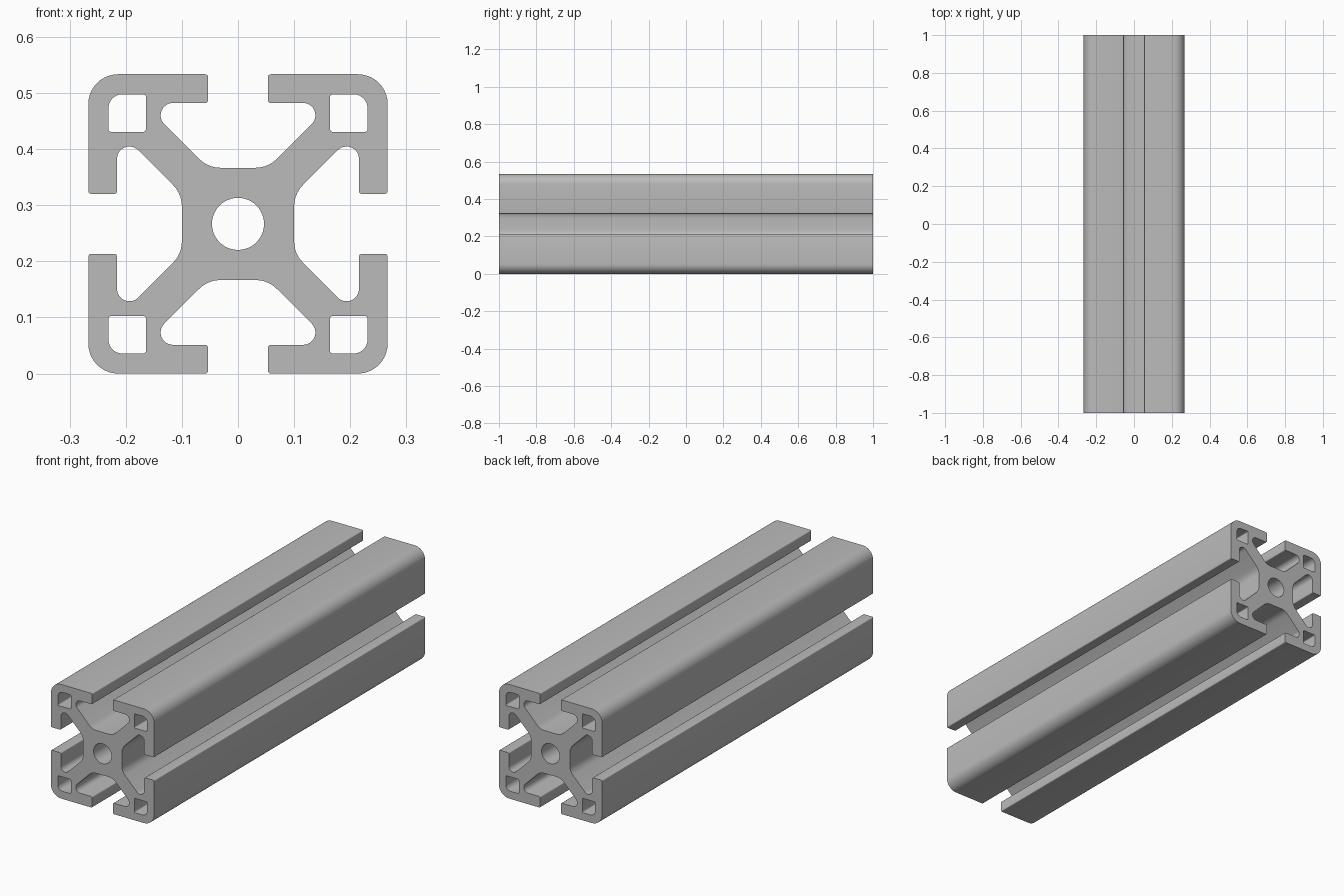
import bpy, bmesh, math
from mathutils import Vector, Matrix

if "Cube" in bpy.data.objects:
    bpy.data.objects.remove(bpy.data.objects["Cube"])

HALF = 0.2667       # half width of the square section
LENGTH = 2.0
SLOT = 0.0535       # half width of each slot mouth
LIP = 0.2155        # inner face of the slot lips
CORE = 0.1          # half width of the central core
WEB = 0.0465        # offset of the diagonal web faces
EDGE = 0.005        # small edge rounding


def rounded(corners):
    """Round each (x, y, radius) corner of a polygon with an arc."""
    result = []
    for i, (x, y, r) in enumerate(corners):
        p = Vector((x, y))
        a = (Vector(corners[i - 1][:2]) - p).normalized()
        b = (Vector(corners[(i + 1) % len(corners)][:2]) - p).normalized()
        half_angle = a.angle(b) / 2
        center = p + (a + b).normalized() * r / math.sin(half_angle)
        start = p + a * r / math.tan(half_angle) - center
        turn = math.pi - 2 * half_angle
        if a.x * b.y - a.y * b.x > 0:
            turn = -turn
        steps = max(4, round(abs(turn) / math.radians(9)))
        if r <= EDGE:
            steps = 4
        for k in range(steps + 1):
            result.append(center + Matrix.Rotation(turn * k / steps, 2) @ start)
    return result


def quarter_turns(points):
    """Repeat the points around the four sides."""
    result = []
    for _ in range(4):
        result += points
        points = [(y, -x, r) for x, y, r in points]
    return result


# Outer outline: half a slot, mirrored, then a rounded outer corner
half_slot = [(CORE - WEB, CORE, 0.054), (LIP - WEB, LIP, 0.022),
             (SLOT, LIP, EDGE), (SLOT, HALF, EDGE)]
side = [(-x, y, r) for x, y, r in reversed(half_slot)] + half_slot
side.append((HALF, HALF, 0.053))
loops = [rounded(quarter_turns(side))]

# Four corner cavities
low, high = 0.164, 0.231
for sx in (-1, 1):
    for sy in (-1, 1):
        cavity = [(low, low, EDGE), (high, low, EDGE),
                  (high, high, 0.025), (low, high, EDGE)]
        loops.append(rounded([(sx * x, sy * y, r) for x, y, r in cavity]))

# Central bore
loops.append([Vector((math.cos(t), math.sin(t))) * 0.0464
              for t in (math.tau * k / 48 for k in range(48))])

# Extrude the filled section along the length
curve = bpy.data.curves.new("section", "CURVE")
curve.dimensions = "2D"
curve.fill_mode = "BOTH"
curve.extrude = LENGTH / 2
for loop in loops:
    spline = curve.splines.new("POLY")
    spline.points.add(len(loop) - 1)
    for point, co in zip(spline.points, loop):
        point.co = (co.x, co.y, 0, 1)
    spline.use_cyclic_u = True
helper = bpy.data.objects.new("section_helper", curve)
bpy.context.collection.objects.link(helper)
bpy.context.view_layer.update()
evaluated = helper.evaluated_get(bpy.context.evaluated_depsgraph_get())
mesh = bpy.data.meshes.new_from_object(evaluated)
bpy.data.objects.remove(helper)

# Weld the caps to the walls and lay the bar along y
bm = bmesh.new()
bm.from_mesh(mesh)
bmesh.ops.remove_doubles(bm, verts=bm.verts, dist=0.00005)
bmesh.ops.recalc_face_normals(bm, faces=bm.faces)
bmesh.ops.transform(bm, verts=bm.verts, matrix=Matrix.Translation((0, 0, HALF))
                    @ Matrix.Rotation(math.pi / 2, 4, "X"))
bm.to_mesh(mesh)
bm.free()

# Plain grey metal
grey = bpy.data.materials.new("grey_metal")
grey.use_nodes = True
color = (0.5, 0.5, 0.5, 1)
grey.diffuse_color = color
grey.node_tree.nodes["Principled BSDF"].inputs["Base Color"].default_value = color
mesh.materials.clear()
mesh.materials.append(grey)

bar = bpy.data.objects.new("slotted_bar", mesh)
bpy.context.collection.objects.link(bar)
bpy.ops.object.select_all(action="DESELECT")
bar.select_set(True)
bpy.context.view_layer.objects.active = bar
bpy.ops.object.shade_smooth_by_angle(angle=math.radians(30))
